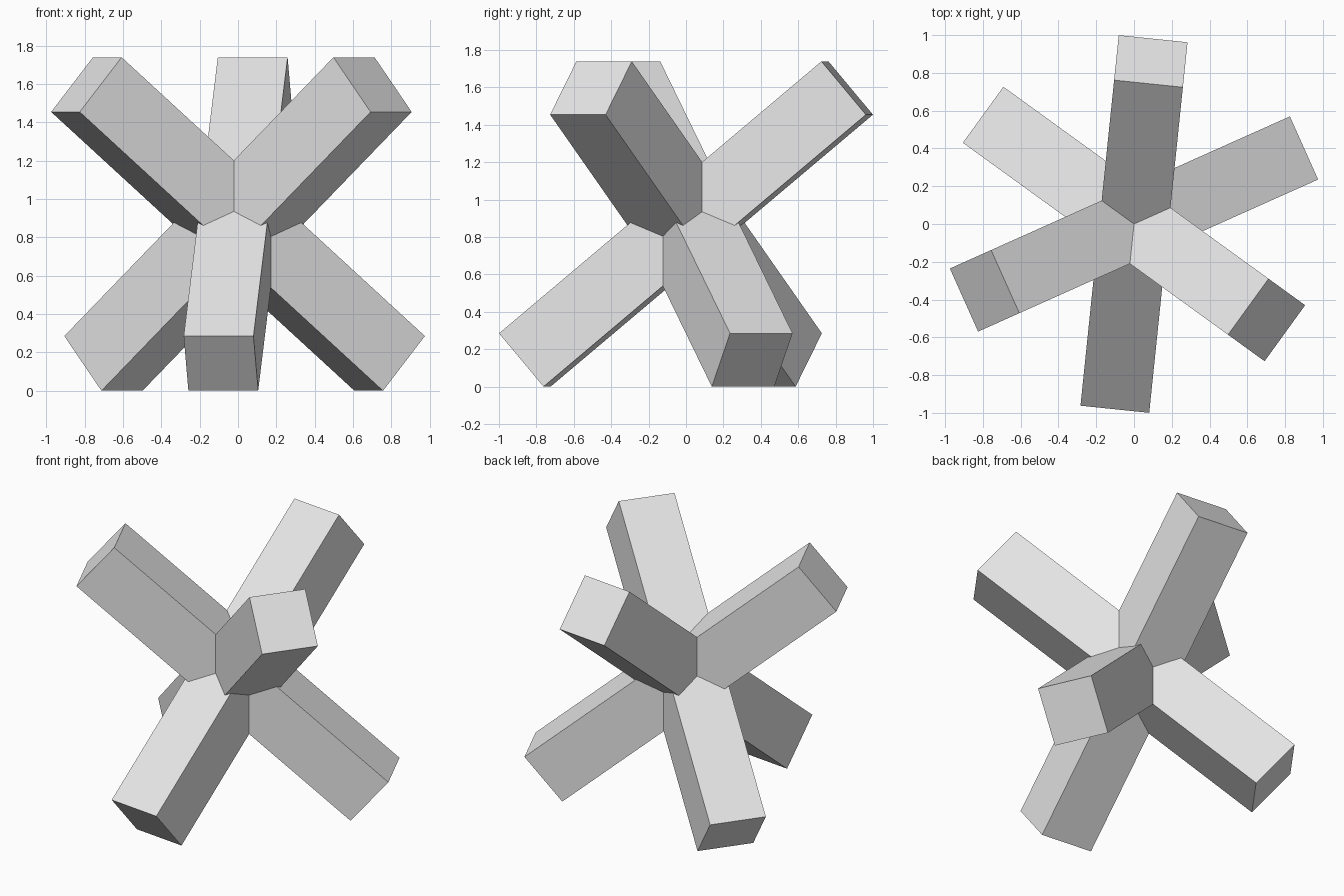
import bpy
from math import radians
from mathutils import Matrix

cube = bpy.data.objects.get("Cube")
if cube:
    bpy.data.objects.remove(cube, do_unlink=True)

# Single plain grey
grey = bpy.data.materials.new("light_grey")
grey.use_nodes = True
colour = (0.8, 0.8, 0.8, 1)
grey.diffuse_color = colour
grey.node_tree.nodes["Principled BSDF"].inputs["Base Color"].default_value = colour

LENGTH, WIDTH, DEPTH = 2.262, 0.366, 0.372
CENTRE = (0, 0, 0.87)
PITCH = radians(40)


def beam(name, azimuth):
    """Square beam through the centre, tilted up towards the azimuth."""
    bpy.ops.mesh.primitive_cube_add(size=1)
    ob = bpy.context.object
    ob.name = name
    ob.data.transform(Matrix.Diagonal((LENGTH, WIDTH, DEPTH, 1)))
    ob.data.transform(Matrix.Rotation(radians(azimuth), 4, 'Z')
                      @ Matrix.Rotation(-PITCH, 4, 'Y'))
    ob.location = CENTRE
    ob.data.materials.append(grey)


# Three crossing beams, evenly spaced around the vertical axis
for i, name in enumerate(("back_beam", "right_beam", "left_beam")):
    beam(name, 84.1 + 120 * i)
